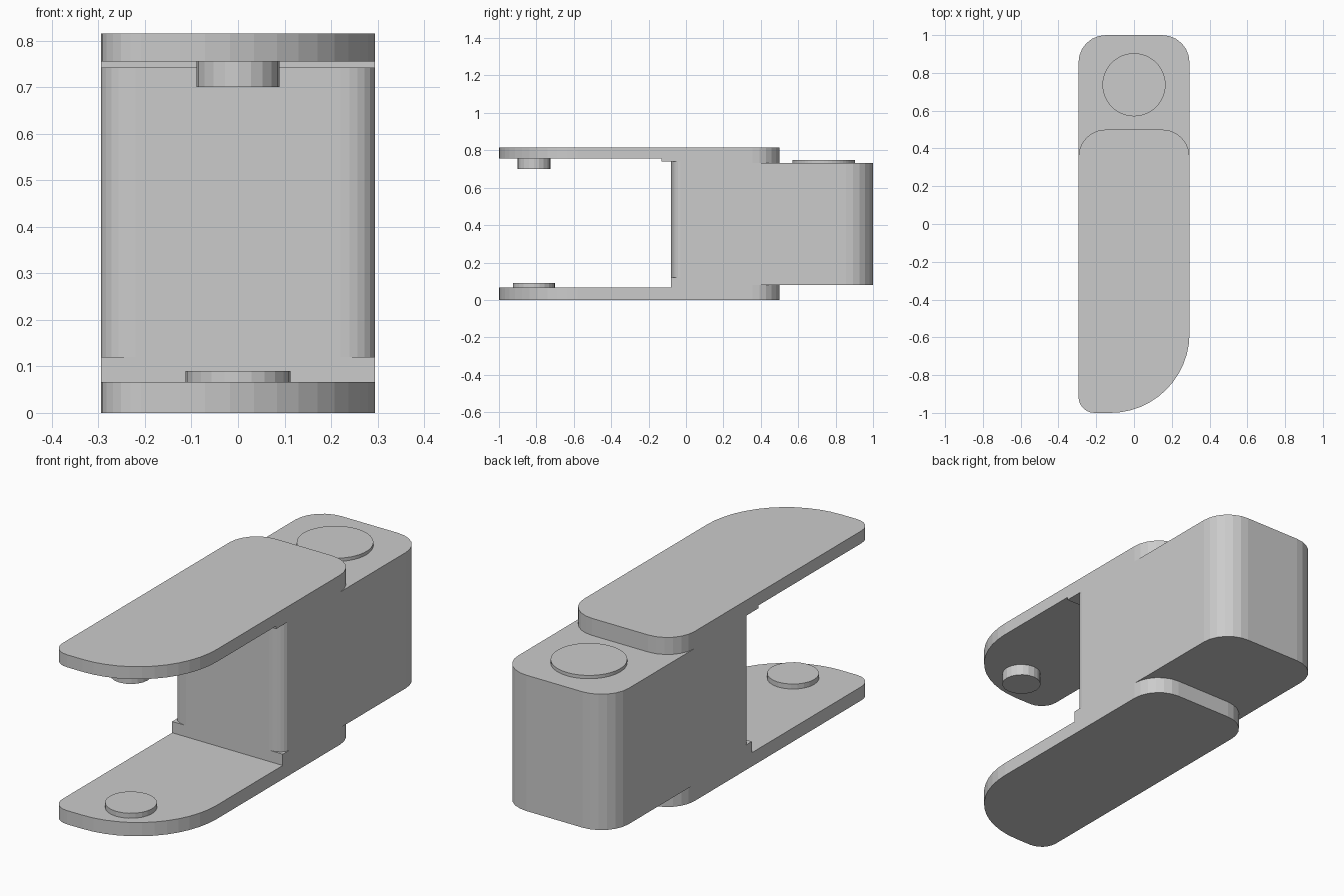
import bpy, bmesh
from math import sin, cos, pi

if "Cube" in bpy.data.objects:
    bpy.data.objects.remove(bpy.data.objects["Cube"])

W = 0.294      # half width
R = 0.145      # rear corner radius
SEG = 6        # facets per small corner


def slab(name, y0, y1, z0, z1, fl=0, fr=0, back=0):
    """Extruded rectangle; fl, fr, back are corner radii (number or (rx, ry))."""
    corners = [(-W, y0, 1, 1, fl, pi), (W, y0, -1, 1, fr, 1.5 * pi),
               (W, y1, -1, -1, back, 0), (-W, y1, 1, -1, back, pi / 2)]
    pts = []
    for x, y, dx, dy, r, start in corners:
        rx, ry = r if isinstance(r, tuple) else (r, r)
        if not rx:
            pts.append((x, y))
            continue
        n = 12 if rx > 0.3 else SEG
        cx, cy = x + dx * rx, y + dy * ry
        for i in range(n + 1):
            a = start + i / n * pi / 2
            pts.append((round(cx + rx * cos(a), 5), round(cy + ry * sin(a), 5)))
    bm = bmesh.new()
    face = bm.faces.new([bm.verts.new((x, y, z0)) for x, y in pts])
    top = bmesh.ops.extrude_face_region(bm, geom=[face])
    bmesh.ops.translate(bm, vec=(0, 0, z1 - z0),
                        verts=[v for v in top["geom"] if isinstance(v, bmesh.types.BMVert)])
    bmesh.ops.recalc_face_normals(bm, faces=bm.faces)
    me = bpy.data.meshes.new(name)
    bm.to_mesh(me)
    bm.free()
    ob = bpy.data.objects.new(name, me)
    bpy.context.collection.objects.link(ob)
    return ob


def disc(name, y, r, z0, z1, sides):
    bpy.ops.mesh.primitive_cylinder_add(vertices=sides, radius=r, depth=z1 - z0,
                                        location=(0, y, (z0 + z1) / 2))
    bpy.context.object.name = name


def unite(target, other):
    bpy.context.view_layer.objects.active = target
    mod = target.modifiers.new("union", 'BOOLEAN')
    mod.operation, mod.solver, mod.object = 'UNION', 'EXACT', other
    bpy.ops.object.modifier_apply(modifier=mod.name)
    bpy.data.objects.remove(other)


# Rear block, joined to the rest into one solid bracket
body = slab("bracket_body", 0.02, 1.0, 0.08, 0.733, back=R)
parts = [
    # Post with rounded front corners
    slab("front_post", -0.08, 0.2, 0.1, 0.77, fl=(0.074, 0.05), fr=(0.074, 0.05)),
    # Steps where the post meets the arms
    slab("lower_step", -0.08, 0.12, 0.03, 0.12),
    slab("upper_step", -0.13, 0.12, 0.741, 0.79),
    # Thicker rear ends of the arms
    slab("lower_heel", 0.06, 0.5, 0, 0.08, back=R),
    slab("upper_heel", 0.06, 0.5, 0.733, 0.815, back=R),
    # Arms with one small and one large front corner
    slab("lower_arm", -1.0, 0.5, 0, 0.066, fl=0.085, fr=0.42, back=R),
    slab("upper_arm", -1.0, 0.5, 0.755, 0.815, fl=0.085, fr=0.42, back=R),
]
for p in parts:
    unite(body, p)

# Pins between the arms and the raised rear disc
disc("upper_pin", -0.813, 0.089, 0.70, 0.77, 20)
disc("lower_pin", -0.813, 0.113, 0.05, 0.09, 24)
disc("rear_disc", 0.737, 0.167, 0.70, 0.749, 48)
